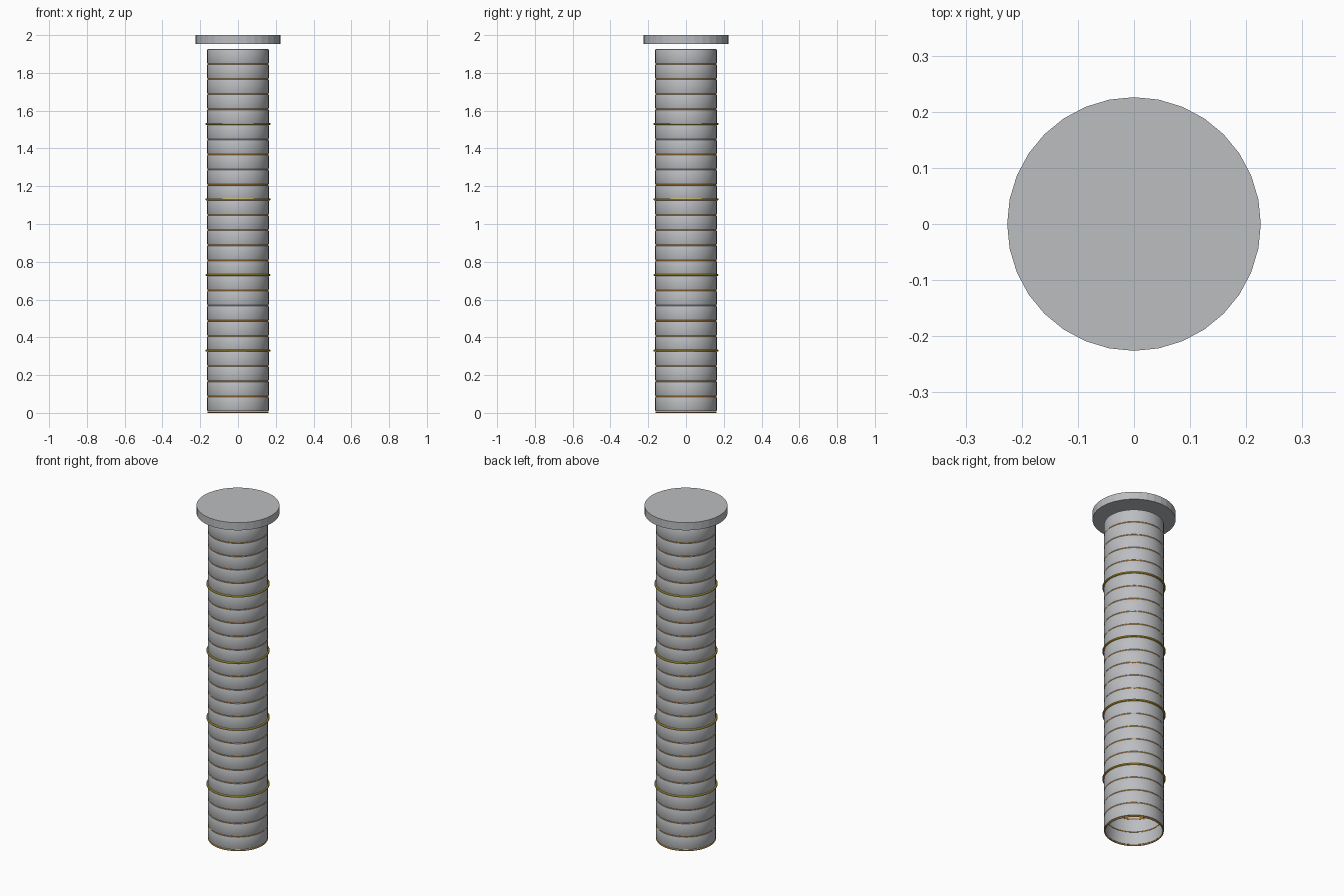
import bpy, math

if "Cube" in bpy.data.objects:
    bpy.data.objects.remove(bpy.data.objects["Cube"])

SIDES = 48
PITCH = 0.08
COUNT = 24


def material(name, rgb):
    m = bpy.data.materials.new(name)
    m.diffuse_color = (*rgb, 1)
    m.use_nodes = True
    m.node_tree.nodes["Principled BSDF"].inputs["Base Color"].default_value = m.diffuse_color
    return m


steel = material("grey steel", (0.50, 0.51, 0.53))
orange = material("orange glow", (0.85, 0.42, 0.10))
gold = material("gold", (0.70, 0.52, 0.06))


def lathe(name, profile, z, mat, sides=SIDES):
    """Revolve a closed (radius, height) profile around the z axis."""
    n = len(profile)
    verts = [(r * math.cos(2 * math.pi * i / sides),
              r * math.sin(2 * math.pi * i / sides), h)
             for i in range(sides) for r, h in profile]
    faces = []
    for i in range(sides):
        j = (i + 1) % sides
        for k in range(n):
            l = (k + 1) % n
            faces.append((i * n + k, j * n + k, j * n + l, i * n + l))
    mesh = bpy.data.meshes.new(name)
    mesh.from_pydata(verts, [], faces)
    mesh.materials.append(mat)
    ob = bpy.data.objects.new(name, mesh)
    ob.location.z = z
    bpy.context.collection.objects.link(ob)
    bpy.context.view_layer.objects.active = ob
    bpy.ops.object.select_all(action='DESELECT')
    ob.select_set(True)
    bpy.ops.object.shade_smooth_by_angle(angle=math.radians(40))
    return ob


def ring_profile(major, minor, n=8):
    return [(major + minor * math.cos(2 * math.pi * k / n),
             minor * math.sin(2 * math.pi * k / n)) for k in range(n)]


# hollow sleeve with softly chamfered outer rims
R, INNER, H, B = 0.163, 0.157, 0.0765, 0.004
sleeve = [(INNER, 0), (R - B, 0), (R - B * 0.3, B * 0.3), (R, B),
          (R, H - B), (R - B * 0.3, H - B * 0.3), (R - B, H), (INNER, H)]

for k in range(COUNT):
    z = 0.008 + PITCH * k
    lathe(f"sleeve_{k + 1}", sleeve, z + 0.0015, steel)
    # thin seam ring below each sleeve
    lathe(f"seam_ring_{k + 1}", ring_profile(0.1585, 0.004),
          0.004 if k == 0 else z, orange)

# larger trim rings, every fifth joint
for k in range(4):
    lathe(f"trim_ring_{k + 1}", ring_profile(0.167, 0.0055), 0.33 + 0.4 * k, gold)

# floating round cap
bpy.ops.mesh.primitive_cylinder_add(vertices=32, radius=0.226, depth=0.046,
                                    location=(0, 0, 1.977))
cap = bpy.context.object
cap.name = "cap_disc"
cap.data.materials.append(steel)
